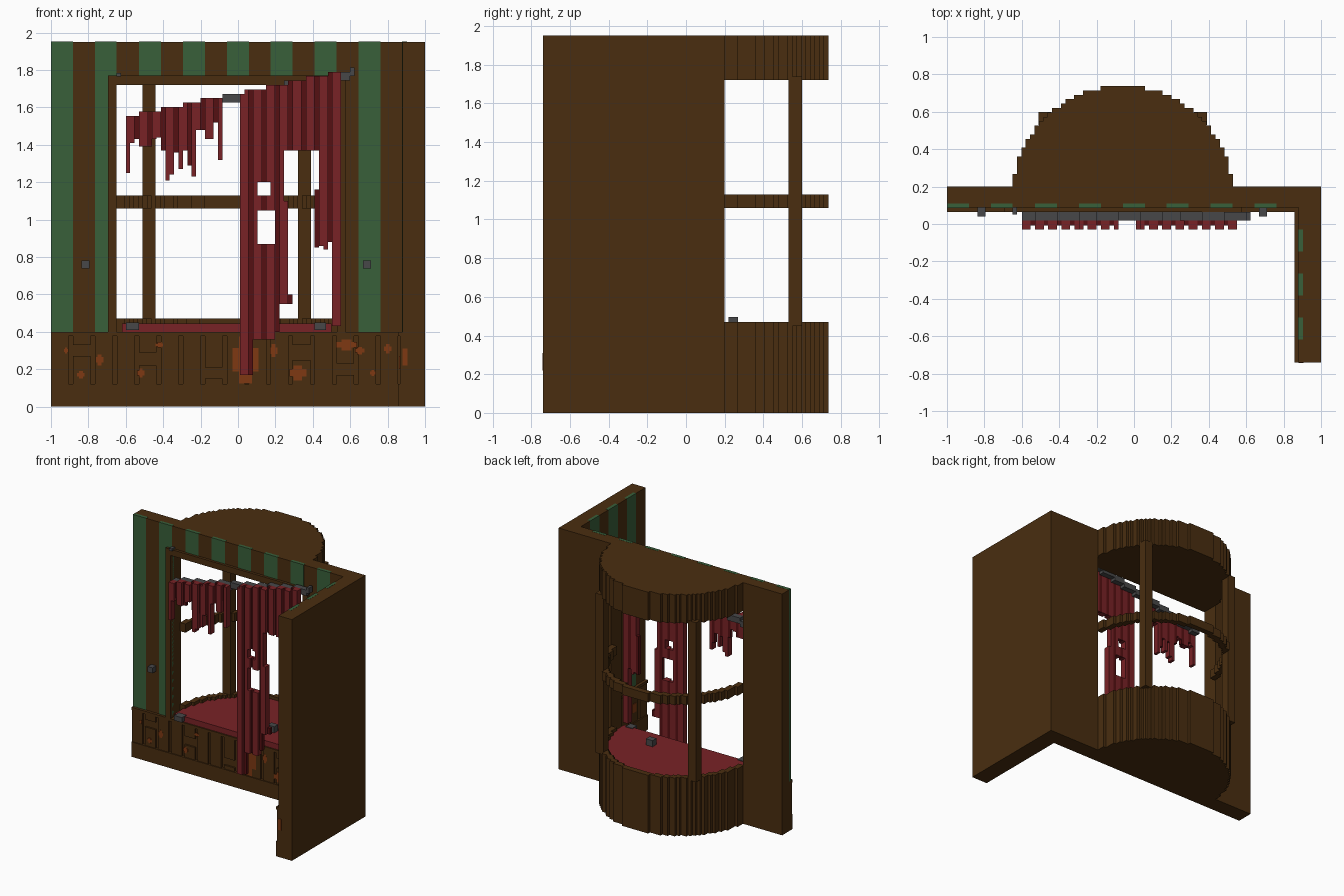
import bpy, bmesh, math

cube = bpy.data.objects.get("Cube")
if cube:
    bpy.data.objects.remove(cube, do_unlink=True)

V = 0.0235            # block size
H = 1.95              # wall height
WALL, BACK, LIP = 0.087, 0.2, 0.065
L, R = -0.65, 0.53    # window opening
CX, CY, RAD = -0.06, 0.15, 0.59


def material(name, rgb):
    m = bpy.data.materials.new(name)
    m.use_nodes = True
    m.diffuse_color = (*rgb, 1)
    m.node_tree.nodes["Principled BSDF"].inputs["Base Color"].default_value = (*rgb, 1)
    return m


WOOD = material("dark wood", (0.068, 0.027, 0.005))
GREEN = material("green wallpaper", (0.04, 0.115, 0.042))
RED = material("red cloth", (0.19, 0.016, 0.019))
DARK = material("dark red cloth", (0.09, 0.005, 0.006))
GREY = material("grey iron", (0.064, 0.064, 0.066))
RUST = material("orange rot", (0.21, 0.04, 0.006))


def finish(name, bm, *mats):
    bmesh.ops.recalc_face_normals(bm, faces=bm.faces)
    me = bpy.data.meshes.new(name)
    bm.to_mesh(me)
    bm.free()
    for m in mats:
        me.materials.append(m)
    ob = bpy.data.objects.new(name, me)
    bpy.context.collection.objects.link(ob)
    return ob


def boxes(name, items, *mats):
    """Each item is x0, x1, y0, y1, z0, z1 and an optional material index."""
    bm = bmesh.new()
    for x0, x1, y0, y1, z0, z1, *idx in items:
        vs = bmesh.ops.create_cube(bm, size=1)["verts"]
        for v in vs:
            v.co = (x1 if v.co.x > 0 else x0, y1 if v.co.y > 0 else y0, z1 if v.co.z > 0 else z0)
        for f in {f for v in vs for f in v.link_faces}:
            f.material_index = idx[0] if idx else 0
    return finish(name, bm, *mats)


def prism(name, outline, z0, z1, mat):
    bm = bmesh.new()
    face = bm.faces.new([bm.verts.new((x, y, z0)) for x, y in outline])
    top = bmesh.ops.extrude_face_region(bm, geom=[face])["geom"]
    for v in top:
        if isinstance(v, bmesh.types.BMVert):
            v.co.z = z1
    return finish(name, bm, mat)


def stepped_arc(r, y0):
    """Blocky half circle running from left to right, starting and ending on y0."""
    n = round(r / V)
    pts, last = [(CX - r, y0)], y0
    for i in range(-n, n):
        x = CX + i * r / n
        dx = (i + 0.5) * r / n
        y = max(BACK, CY + round(math.sqrt(r * r - dx * dx) / V) * V)
        if abs(y - last) > 1e-4:
            if i > -n:
                pts.append((x, last))
            pts.append((x, y))
            last = y
    return pts + [(CX + r, last), (CX + r, y0)]


def stepped_ring(name, thick, z0, z1):
    prism(name, stepped_arc(RAD, BACK - 0.01) + stepped_arc(RAD - thick, BACK - 0.01)[::-1], z0, z1, WOOD)


# Walls around the opening, and the side wall
boxes("back_wall", [(-1, L, WALL, BACK, 0, H), (R, 0.88, WALL, BACK, 0, H),
                    (L, R, WALL, BACK, 0, 0.4), (L, R, WALL, BACK, 1.72, H)], WOOD)
boxes("side_wall", [(0.88, 1, -0.74, BACK, 0, H)], WOOD)

# Wallpaper stripes
stripes = []
for i in range(8):
    x0 = -1 + i * 10 * V
    x1 = x0 + 5 * V
    over_window = x1 > L + 0.02 and x0 < R - 0.02
    stripes.append((x0, min(x1, L) if i == 1 else x1, WALL - 0.002, WALL + V,
                    1.725 if over_window else 0.4, H + 0.001))
for i in range(3):
    y1 = -0.03 - i * 10 * V
    stripes.append((0.878, 0.88 + V, y1 - 5 * V, y1, 0.4, H + 0.001))
boxes("wallpaper_stripes", stripes, GREEN)

# Window frame
boxes("window_frame", [(L - 0.045, L, LIP, WALL + 0.01, 0.4, 1.77),
                       (R, R + 0.045, LIP, WALL + 0.01, 0.4, 1.77),
                       (L, R, LIP, WALL + 0.01, 1.72, 1.77)], WOOD)

# Bay: base, rim, middle rail, roof and posts
prism("bay_base", stepped_arc(RAD, BACK - 0.01), 0, 0.4, WOOD)
stepped_ring("bay_rim", 0.045, 0.4, 0.47)
stepped_ring("bay_middle_rail", 0.047, 1.06, 1.13)
prism("bay_roof", stepped_arc(RAD, BACK - 0.01), 1.72, H, WOOD)
boxes("bay_posts", [(CX + s * 0.415 - 0.035, CX + s * 0.415 + 0.035, 0.53, 0.6, 0.45, 1.74)
                    for s in (-1, 1)], WOOD)

# Seat cushion
prism("seat_cushion", stepped_arc(RAD - 0.03, 0.075), 0.4, 0.445, RED)

# Wainscot: skirting, ledge and boards, some broken through
boxes("skirting", [(-1, 0.88, LIP, WALL, 0, 0.12), (0.857, 0.88, -0.74, WALL, 0, 0.12)], WOOD)
boxes("wainscot_ledge", [(-1, 0.88, LIP, WALL, 0.378, 0.4), (0.857, 0.88, -0.74, WALL, 0.378, 0.4)], WOOD)
broken = {1: (0.27, 0.33), 4: (0.22, 0.29), 7: (0.15, 0.21), 11: (0.25, 0.33), 13: (0.17, 0.23)}
boards = []
for i in range(16):
    x0 = -1 + i * 5 * V
    lo, hi = broken.get(i, (0.25, 0.25))
    boards += [(x0, x0 + 4 * V, 0.073, WALL, 0.12, lo), (x0, x0 + 4 * V, 0.073, WALL, hi, 0.378)]
for i in range(7):
    y0 = -0.74 + i * 5 * V
    boards.append((0.866, 0.88, y0, y0 + 4 * V, 0.12, 0.378))
boxes("wainscot_boards", boards, WOOD)

# Rotten patches: thin blocky spots (x, z, width, height)
spots = [(-0.92, 0.3, 0.02, 0.03), (-0.84, 0.17, 0.04, 0.04), (-0.74, 0.25, 0.04, 0.06),
         (-0.52, 0.18, 0.04, 0.05), (-0.42, 0.33, 0.04, 0.03), (0.04, 0.25, 0.14, 0.25),
         (0.19, 0.3, 0.04, 0.07), (0.32, 0.18, 0.09, 0.08), (0.58, 0.33, 0.11, 0.06),
         (0.65, 0.3, 0.05, 0.04), (0.8, 0.31, 0.04, 0.05), (0.72, 0.18, 0.03, 0.03)]
plates = []
for x, z, w, h in spots:
    plates.append((x - w / 2, x + w / 2, 0.07, 0.0735, z - h / 4, z + h / 4))
    plates.append((x - w / 4, x + w / 4, 0.0695, 0.0735, z - h / 2, z + h / 2))
plates.append((0.88, 0.905, -0.743, -0.739, 0.22, 0.31))
for y in (-0.6, -0.3, -0.1):
    plates.append((0.862, 0.867, y, y + 0.05, 0.2, 0.27))
boxes("rot_patches", plates, RUST)


# Crooked curtain rod, with brackets
def rod_top(x):
    return 1.555 + V * math.floor((x + 0.65) / 0.112)


rod = []
for i in range(52):
    x = -0.6 + i * V
    rod.append((x, x + V, 0.02, LIP, rod_top(x) - 0.047, rod_top(x)))
boxes("curtain_rod", rod, GREY)
boxes("rod_brackets", [(L, L + V, 0.05, WALL, 1.765, 1.785), (0.5, 0.62, 0.02, LIP, 1.77, 1.79)], GREY)


# Torn curtains: each fold strip has its lower end, then any loose scraps below
def curtain(name, x0, strips):
    items = []
    for i, strip in enumerate(strips):
        x = x0 + i * V
        valley = i % 3 == 2
        front = -0.007 if valley else -0.03
        spans = strip if isinstance(strip, tuple) else (strip,)
        ends = (rod_top(x),) + spans
        for top, low in zip(ends[::2], ends[1::2]):
            items.append((x, x + V, front, 0.02, low, top, int(valley)))
    boxes(name, items, RED, DARK)


curtain("right_curtain", -0.6, [1.25, 1.41, 1.43, 1.39, 1.39, 1.39, 1.43, 1.44, 1.37, 1.21, 1.24,
                                1.36, 1.27, 1.37, 1.29, 1.23, 1.48, 1.48, 1.43, 1.43, 1.52, 1.32])
torn = (1.2, 1.13, 1.05, 0.87, 0.36)
curtain("left_curtain", 0.01, [0.17, 0.17, 0.17, 0.36, torn, torn, torn, (1.05, 0.87, 0.36), 0.4, 0.55,
                               (1.37, 1.1, 0.55), (1.37, 0.6, 0.55)] + [1.37] * 5
        + [(1.37, 1.16, 0.85), 0.86, 0.84, 0.88, 0.43, 0.43])

# Curtain hooks on the wall and fallen iron pieces on the seat
for name, x in (("right_hook", -0.815), ("left_hook", 0.69)):
    boxes(name, [(x - 0.022, x + 0.022, 0.04, WALL, 0.738, 0.782)], GREY)
boxes("fallen_iron", [(-0.6, -0.53, 0.04, 0.1, 0.41, 0.45), (0.41, 0.47, 0.04, 0.1, 0.41, 0.45),
                      (0.11, 0.17, 0.22, 0.27, 0.44, 0.495)], GREY)
